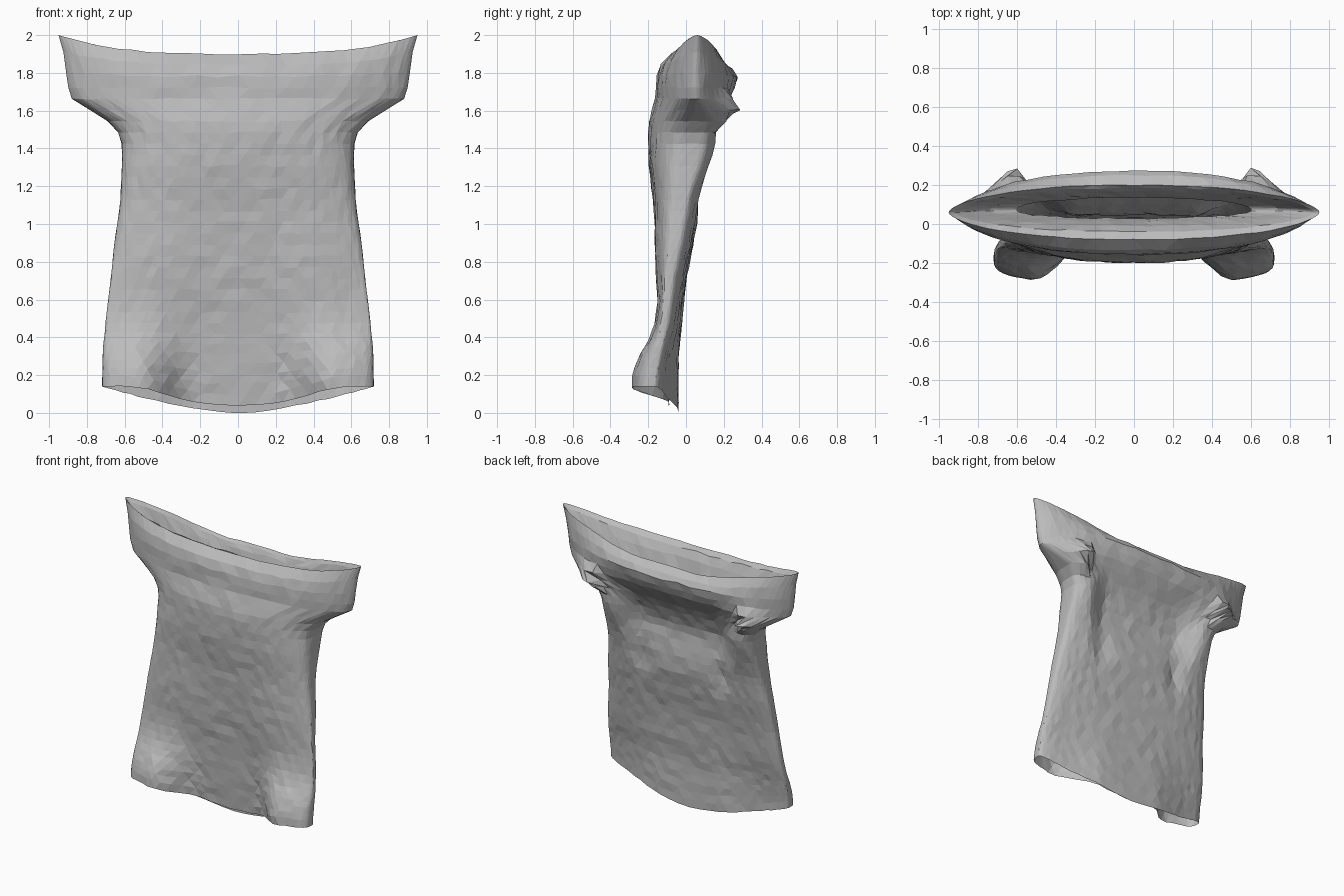
import bpy, bmesh, math, random

random.seed(4)
cube = bpy.data.objects.get("Cube")
if cube:
    bpy.data.objects.remove(cube)

# height, half width, front y, back y, side y, side roundness
LEVELS = [
    (0.00, .72, -.09, -.04, -.17, .7), (0.30, .715, -.11, -.04, -.14, .6),
    (0.50, .70, -.12, -.02, -.12, .55), (0.70, .675, -.14, .00, -.10, .55),
    (0.90, .655, -.155, .04, -.06, .55), (1.10, .625, -.17, .08, -.03, .55),
    (1.30, .615, -.195, .13, .02, .55), (1.42, .615, -.20, .155, .05, .6),
    (1.50, .64, -.20, .165, .06, .7), (1.58, .73, -.19, .19, .06, .9),
    (1.64, .87, -.16, .23, .055, 1.1), (1.70, .895, -.16, .255, .05, 1.2),
    (1.78, .91, -.155, .275, .05, 1.2), (1.84, .925, -.135, .25, .055, 1.2),
    (1.90, .95, -.08, .20, .06, 1.2),
]
# turned-in neckline
LIP = [(1.88, .92, -.04, .185, .06, 1.2), (1.82, .84, -.01, .17, .065, 1.1),
       (1.74, .74, .015, .15, .07, 1), (1.66, .6, .03, .135, .07, 1)]
AROUND = 64


def smooth(a, b, v):
    v = max(0, min(1, (v - a) / (b - a)))
    return v * v * (3 - 2 * v)


def hill(v, centre, width):
    return math.exp(-((v - centre) / width) ** 2)


def profile(z):
    for a, b in zip(LEVELS, LEVELS[1:]):
        if z <= b[0]:
            t = (z - a[0]) / (b[0] - a[0])
            return [p + (q - p) * t for p, q in zip(a, b)]
    return list(LEVELS[-1])


def cloth_point(level, angle, jitter, bunch):
    z, w, front, back, side, power = level
    c, s = math.cos(angle), math.sin(angle)
    x = w * math.copysign(abs(c) ** .9, c)
    ax = abs(x)
    is_front = s < 0
    y = side + ((front if is_front else back) - side) * abs(s) ** power
    low = 1 - smooth(0, .75, z)
    hem = 1 - smooth(0, .5, z)
    if is_front:
        # hip lobes pushed forward near the hem
        inner = .2 + (.1 * (.3 - z) if x > 0 else .03)
        y -= .22 * low ** 1.3 * smooth(inner, inner + .3, ax) * abs(s) ** .6
        y -= .02 * hill(z, .75, .3) * hill(ax, .4, .2)
        z += hem * (.04 + .1 * smooth(.1, .6, ax))
    else:
        y -= .05 * low * smooth(.2, .6, ax) * abs(s) ** .5
        # hollow middle of the back under the overhanging collar
        y -= bunch * .09 * hill(z, 1.36, .2) * (1 - smooth(.3, .5, ax))
        # bunched cloth behind the arms
        y += bunch * .13 * hill(ax, .61, .05 if ax < .61 else .14) * hill(z, 1.6, .08)
        y += .03 * hill(ax, .54, .09) * hill(z, 1.42, .15)
        y -= .03 * hill(ax, .32, .06) * hill(z, 1.05, .1)
        z += hem * .14 * (ax / .72) ** 1.5
        # lower back neckline
        z -= .05 * smooth(1.78, 1.9, z) * (1 - smooth(.2, .8, ax))
    # raised shoulder tips
    z += .1 * (ax / .95) ** 3 * smooth(1.72, 1.9, z)
    k = jitter * abs(s)
    return (x + random.uniform(-k, k), y + random.uniform(-k, k) * .6,
            z + random.uniform(-k, k))


outer = [profile(1.9 * i / 32) for i in range(33)]

# loft the garment as an open tube
bm = bmesh.new()
rings = []
for i, level in enumerate(outer + LIP):
    jitter = .004 if i in (0, 32) else .007
    bunch = 1 if i < len(outer) else 0
    rings.append([bm.verts.new(cloth_point(
        level, 2 * math.pi * (j + .5 * (i % 2)) / AROUND, jitter, bunch))
        for j in range(AROUND)])
for i, (a, b) in enumerate(zip(rings, rings[1:])):
    for j in range(AROUND):
        k = (j + 1) % AROUND
        if i % 2:
            bm.faces.new((a[j], a[k], b[k]))
            bm.faces.new((a[j], b[k], b[j]))
        else:
            bm.faces.new((a[j], a[k], b[j]))
            bm.faces.new((a[k], b[k], b[j]))

mesh = bpy.data.meshes.new("shirt")
bm.to_mesh(mesh)
bm.free()
shirt = bpy.data.objects.new("shirt", mesh)
bpy.context.collection.objects.link(shirt)

# plain grey cloth
cloth = bpy.data.materials.new("grey_cloth")
cloth.use_nodes = True
grey = (.5, .5, .5, 1)
cloth.diffuse_color = grey
cloth.node_tree.nodes["Principled BSDF"].inputs["Base Color"].default_value = grey
mesh.materials.append(cloth)
